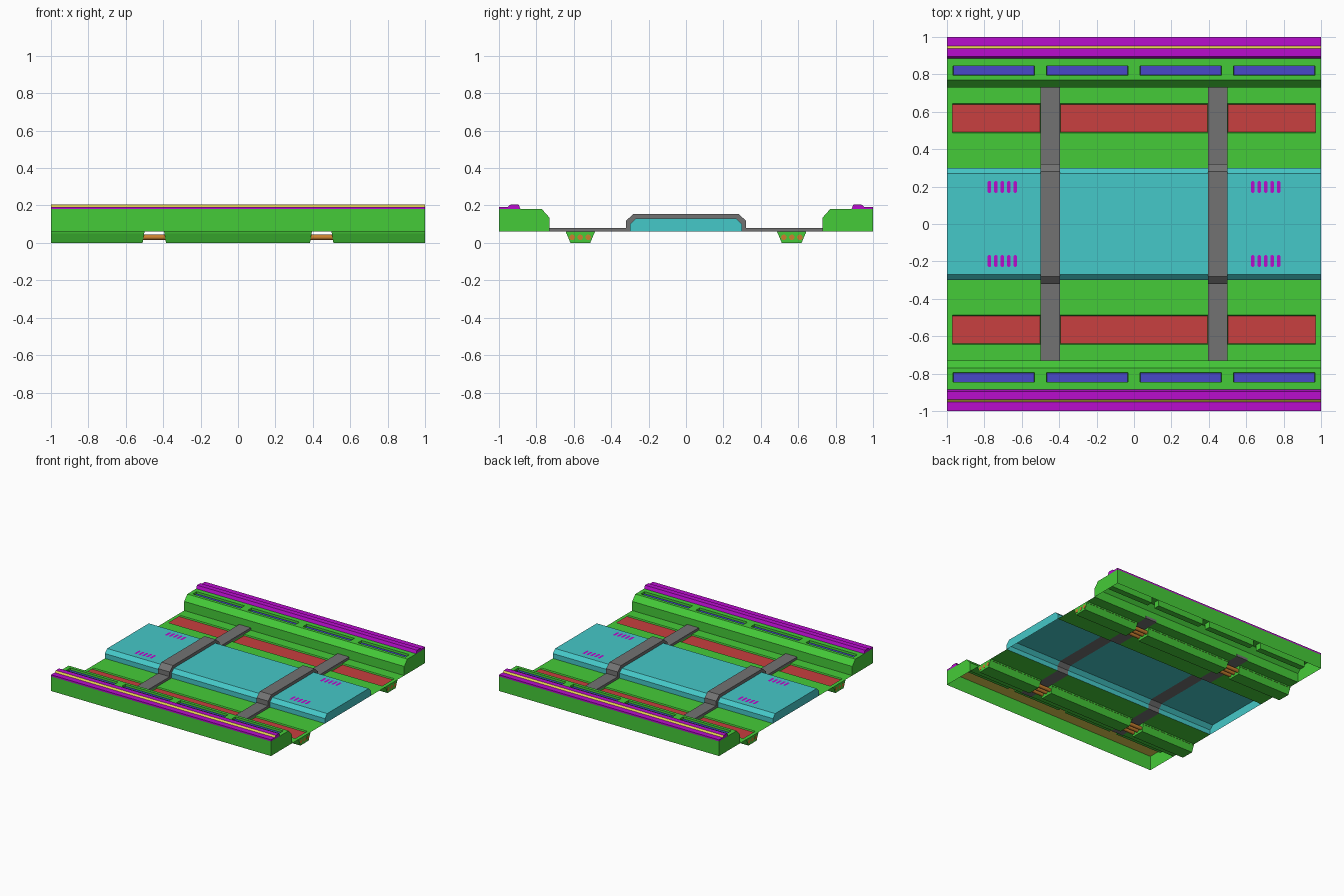
import bpy, bmesh, math
from mathutils import Matrix

cube = bpy.data.objects.get("Cube")
if cube:
    bpy.data.objects.remove(cube, do_unlink=True)


def material(name, rgb):
    m = bpy.data.materials.new(name)
    m.use_nodes = True
    m.diffuse_color = (*rgb, 1)
    bsdf = next(n for n in m.node_tree.nodes if n.type == 'BSDF_PRINCIPLED')
    bsdf.inputs["Base Color"].default_value = (*rgb, 1)
    return m


GREEN = material("green", (0.06, 0.60, 0.04))
TEAL = material("teal", (0.06, 0.58, 0.58))
PURPLE = material("purple", (0.48, 0.004, 0.61))
RED = material("red", (0.58, 0.05, 0.05))
GREY = material("grey", (0.17, 0.17, 0.17))
BLUE = material("blue", (0.065, 0.065, 0.58))
ORANGE = material("orange", (0.60, 0.22, 0.03))
YELLOW = material("yellow", (0.75, 0.62, 0.08))


def finish(name, bm, mats):
    mesh = bpy.data.meshes.new(name)
    bm.to_mesh(mesh)
    bm.free()
    for m in mats:
        mesh.materials.append(m)
    obj = bpy.data.objects.new(name, mesh)
    bpy.context.collection.objects.link(obj)
    return obj


def sheet(name, profile, xs, mats, side=1, rule=None, closed=False, caps=True):
    """Sweep a (y, z) profile along x; rule(|y|, x) gives a material index, or None for a gap."""
    if side < 0:
        profile = [(-y, z) for y, z in reversed(profile)]
    bm = bmesh.new()
    rows = [[bm.verts.new((x, y, z)) for y, z in profile] for x in xs]
    n = len(profile)
    for a, b in zip(rows, rows[1:]):
        for i in range(n if closed else n - 1):
            j = (i + 1) % n
            y = abs(a[i].co.y + a[j].co.y) / 2
            index = rule(y, (a[i].co.x + b[i].co.x) / 2) if rule else 0
            if index is not None:
                bm.faces.new((a[i], a[j], b[j], b[i])).material_index = index
    if caps:
        bm.faces.new(rows[-1])
        bm.faces.new(rows[0][::-1])
    return finish(name, bm, mats)


def tapered_box(name, x0, x1, y0, y1, z0, z1, mats, taper_y=0.0, taper_x=(0, 0),
                recess=0.01, rim=0.003):
    """Tray: a box narrowing downwards, with a recessed coloured top."""
    bm = bmesh.new()
    bmesh.ops.create_cube(bm, size=1)
    for v in bm.verts:
        low = v.co.z < 0
        x = x0 + taper_x[0] * low if v.co.x < 0 else x1 - taper_x[1] * low
        y = y0 + taper_y * low if v.co.y < 0 else y1 - taper_y * low
        v.co = (x, y, z0 if low else z1)
    top = max(bm.faces, key=lambda f: f.calc_center_median().z)
    bmesh.ops.inset_region(bm, faces=[top], thickness=rim)
    bmesh.ops.translate(bm, verts=top.verts, vec=(0, 0, -recess))
    top.material_index = 1
    return finish(name, bm, mats)


BAR_IN, BAR_OUT = 0.395, 0.5
SPANS = [(-1, -BAR_OUT), (-BAR_IN, BAR_IN), (BAR_OUT, 1)]


def under_bar(x):
    return BAR_IN < abs(x) < BAR_OUT


# Slots along each sill
slots = [(-0.967 + 0.5 * i, -0.533 + 0.5 * i) for i in range(4)]
slot_cuts = [-1] + [x for s in slots for x in s] + [1]


def sill_rule(y, x):
    if 0.89 < y < 0.99:
        return None
    if 0.795 < y < 0.845 and any(a < x < b for a, b in slots):
        return None
    return 0


def floor_rule(y, x):
    if under_bar(x) or (0.49 < y < 0.64 and abs(x) < 0.97):
        return None
    return 0


floor_cuts = [-1, -0.97, -BAR_OUT, -BAR_IN, BAR_IN, BAR_OUT, 0.97, 1]
sill = [(1, 0.06), (1, 0.18), (0.885, 0.18), (0.845, 0.18), (0.795, 0.18),
        (0.77, 0.18), (0.73, 0.135), (0.73, 0.06)]
trim = [(1, 0.18), (1, 0.193), (0.952, 0.193), (0.938, 0.205), (0.895, 0.205), (0.885, 0.18)]

for side, label in ((1, "back"), (-1, "front")):
    # Hollow side sill with its capping strip
    sheet(label + "_sill", sill, slot_cuts, [GREEN], side, sill_rule)
    sheet(label + "_capping", trim, [-1, 1], [PURPLE, YELLOW], side,
          lambda y, x: 1 if 0.938 < y < 0.952 else 0, closed=True)
    for i, (a, b) in enumerate(slots):
        y0, y1 = sorted((side * 0.795, side * 0.845))
        tapered_box(f"{label}_slot_{i + 1}", a, b, y0, y1, 0.13, 0.18,
                    [GREEN, BLUE], recess=0.018, rim=0.001)

    # Floor sheet, with openings for the trays
    sheet(label + "_floor", [(0.73, 0.06), (0.643, 0.06), (0.487, 0.06), (0.3, 0.06)],
          floor_cuts, [GREEN], side, floor_rule, caps=False)

    # Trays that hang below the floor
    for i, (a, b) in enumerate(SPANS):
        y0, y1 = sorted((side * 0.487, side * 0.643))
        tapered_box(f"{label}_tray_{i + 1}", a, b, y0, y1, 0, 0.06, [GREEN, RED],
                    taper_y=0.025, taper_x=(0.01 * (a > -1), 0.01 * (b < 1)))

    # Pipes running through the trays
    for i in range(3):
        bm = bmesh.new()
        bmesh.ops.create_cone(bm, cap_ends=True, segments=12, radius1=0.015,
                              radius2=0.015, depth=2.002)
        turn = Matrix.Rotation(math.pi / 2, 4, 'Y')
        place = Matrix.Translation((0, side * (0.523 + 0.043 * i), 0.03))
        bmesh.ops.transform(bm, matrix=place @ turn, verts=bm.verts)
        finish(f"{label}_pipe_{i + 1}", bm, [ORANGE])

# Raised hollow centre tunnel, open under the bars
half = [(0.3, 0.06), (0.3, 0.1), (0.27, 0.13)]
tunnel = half + [(-y, z) for y, z in reversed(half)]
sheet("centre_tunnel", tunnel, [-1, -BAR_OUT, -BAR_IN, BAR_IN, BAR_OUT, 1], [TEAL],
      rule=lambda y, x: None if under_bar(x) else 0)

# Cross bars bent over the tunnel
outer = [(0.735, 0.06), (0.735, 0.08), (0.322, 0.08), (0.322, 0.118), (0.28, 0.155)]
inner = [(-0.27, 0.13), (-0.3, 0.1), (-0.3, 0.06)]
bar = outer + [(-y, z) for y, z in reversed(outer)]
bar = bar[:-1] + [(-0.735, 0.06)] + inner[::-1] + [(-y, z) for y, z in inner]
for label, x0, x1 in (("left", BAR_IN, BAR_OUT), ("right", -BAR_OUT, -BAR_IN)):
    sheet(label + "_cross_bar", bar, [x0, x1], [GREY], closed=True)

# Groups of five small round-ended vents on the tunnel
bm = bmesh.new()
for sx in (-1, 1):
    for sy in (-1, 1):
        for i in range(5):
            cx, cy, r = sx * (0.635 + 0.0345 * i), sy * 0.198, 0.01
            ring = []
            for k in range(12):
                t = math.pi * (k + 0.5) / 6
                end = 0.022 if math.sin(t) > 0 else -0.022
                ring.append(bm.verts.new((cx + r * math.cos(t), cy + end + r * math.sin(t), 0.132)))
            bm.faces.new(ring)
finish("tunnel_vents", bm, [PURPLE])
